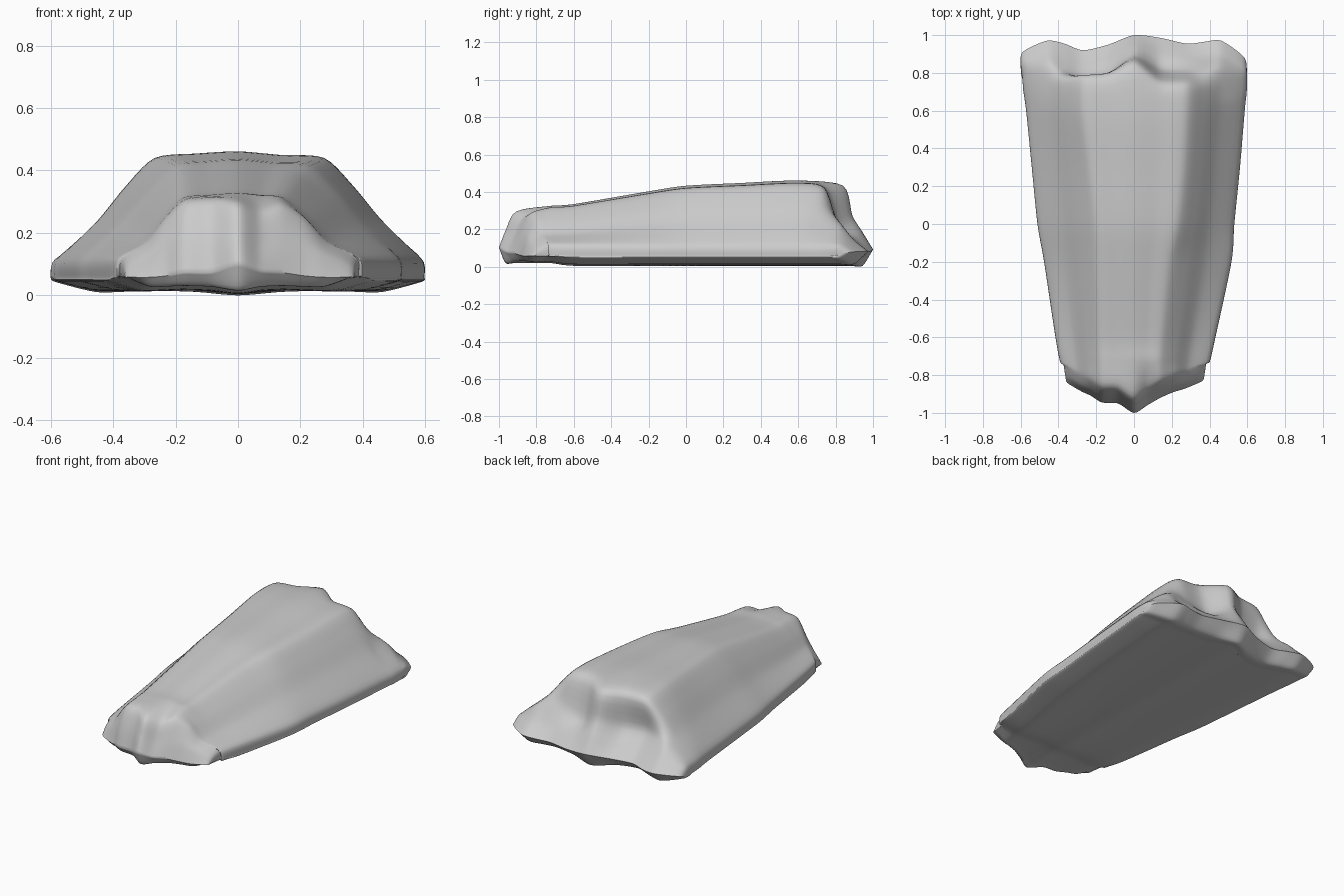
import bpy, bmesh
from mathutils import Vector

if "Cube" in bpy.data.objects:
    bpy.data.objects.remove(bpy.data.objects["Cube"])

# Cross profile from rim to shoulder: (fraction inward, fraction of height)
SIDE = [(0, 0.12), (0.03, 0.26), (0.42, 0.53), (0.7, 0.76), (1, 0.955)]


def section(lrim, rrim, lsh, rsh, h, ys, cap=None):
    """One row of 13 points across the slab, optionally limited in height."""
    pts = [(lrim + (lsh - lrim) * t, z * h) for t, z in SIDE]
    pts += [(lsh * 0.5, h * 0.985), (0, h), (rsh * 0.5, h * 0.975)]
    pts += [(rrim + (rsh - rrim) * t, z * h) for t, z in reversed(SIDE)]
    ys = ys if isinstance(ys, list) else [ys] * 13
    cap = cap if isinstance(cap, list) else [cap or 9] * 13
    out = []
    for i, (x, z) in enumerate(pts):
        if i in (0, 12):
            z = 0.053
        elif i in (1, 11):
            z = 0.115
        out.append(Vector((x, ys[i], min(z, cap[i]))))
    return out


def spline(points, k):
    """Smooth curve through the given points."""
    n, out = len(points), []
    for i in range(n - 1):
        a, b = points[i], points[i + 1]
        ta = (b - points[max(i - 1, 0)]) * 0.4
        tb = (points[min(i + 2, n - 1)] - a) * 0.4
        for j in range(k):
            t = j / k
            out.append(a * (2*t**3 - 3*t**2 + 1) + ta * (t**3 - 2*t**2 + t)
                       + b * (3*t**2 - 2*t**3) + tb * (t**3 - t**2))
    return out + [points[-1]]


def add_sheet(bm, rows, flip, k=5):
    rows = [spline(r, k) for r in rows]
    cols = [spline(list(c), k) for c in zip(*rows)]
    vs = [[bm.verts.new(p) for p in c] for c in cols]
    for i in range(len(vs) - 1):
        for j in range(len(vs[0]) - 1):
            q = [vs[i][j], vs[i + 1][j], vs[i + 1][j + 1], vs[i][j + 1]]
            bm.faces.new(q[::-1] if flip else q)


# Broken front edge, ragged back edge, overhanging back ledge and its hollow
front = [-.81, -.84, -.885, -.91, -.945, -.95, -1, -.96, -.92, -.89, -.87, -.83, -.8]
front_z = [.053, .055, .055, .06, .07, .07, .1, .075, .07, .06, .055, .055, .053]
back = [.83, .91, .97, .955, .92, .95, 1, .985, .955, .965, .97, .88, .79]
ledge = [.70, .72, .74, .76, .78, .79, .84, .75, .74, .72, .70, .70, .69]
hollow = [.76, .80, .84, .81, .775, .80, .89, .82, .81, .81, .82, .77, .73]
hollow_z = [.053, .115, .2, .22, .23, .23, .27, .21, .24, .25, .21, .115, .053]
low = [(a + b) / 2 for a, b in zip(hollow, back)]

rows = [
    section(-.36, .37, -.17, .14, .30, front, front_z),
    section(-.365, .375, -.17, .14, .30, [y + .035 for y in front],
            [.053, .09, .13, .17, .19, .20, .19, .15, .17, .16, .13, .09, .053]),
    section(-.375, .385, -.17, .14, .315, [y + .09 for y in front],
            [.053, .115, .2, .26, .29, .3, .29, .26, .28, .25, .2, .115, .053]),
    section(-.39, .40, -.175, .14, .322, -.73),
    section(-.415, .43, -.18, .15, .332, -.6),
    section(-.475, .515, -.19, .19, .40, -.2),
    section(-.51, .53, -.2, .23, .43, 0),
    section(-.54, .56, -.23, .26, .445, .3),
    section(-.57, .585, -.265, .275, .458, .6),
    section(-.585, .595, -.27, .28, .43, ledge),
    section(-.59, .597, -.27, .28, .42, hollow, hollow_z),
    section(-.597, .597, -.27, .28, .42, low,
            [.053, .11, .14, .14, .14, .15, .18, .15, .15, .14, .14, .11, .053]),
    section(-.6, .595, -.27, .28, .42, back,
            [.053, .075, .08, .075, .075, .08, .09, .08, .075, .075, .08, .075, .053]),
]

# Gently wavy underside sharing the rim of the top
base_z = [0, .042, .012, .012, .015, .012, .002, .012, .015, .012, .012, .042, 0]
under = []
for n, row in enumerate(rows):
    new = [p.copy() for p in row]
    if 0 < n < len(rows) - 1:
        for i in range(1, 12):
            new[i].z = base_z[i] + (.015 if n < 4 else 0)
    under.append(new)

bm = bmesh.new()
add_sheet(bm, rows, True)
add_sheet(bm, under, False)
bmesh.ops.remove_doubles(bm, verts=bm.verts, dist=0.0005)
bmesh.ops.recalc_face_normals(bm, faces=bm.faces)

# Seat the rock on the ground
lowest = min(v.co.z for v in bm.verts)
for v in bm.verts:
    v.co.z -= lowest

mesh = bpy.data.meshes.new("rock_slab")
bm.to_mesh(mesh)
bm.free()
rock = bpy.data.objects.new("rock_slab", mesh)
bpy.context.collection.objects.link(rock)
bpy.context.view_layer.objects.active = rock
rock.select_set(True)
bpy.ops.object.shade_smooth_by_angle(angle=0.9)
